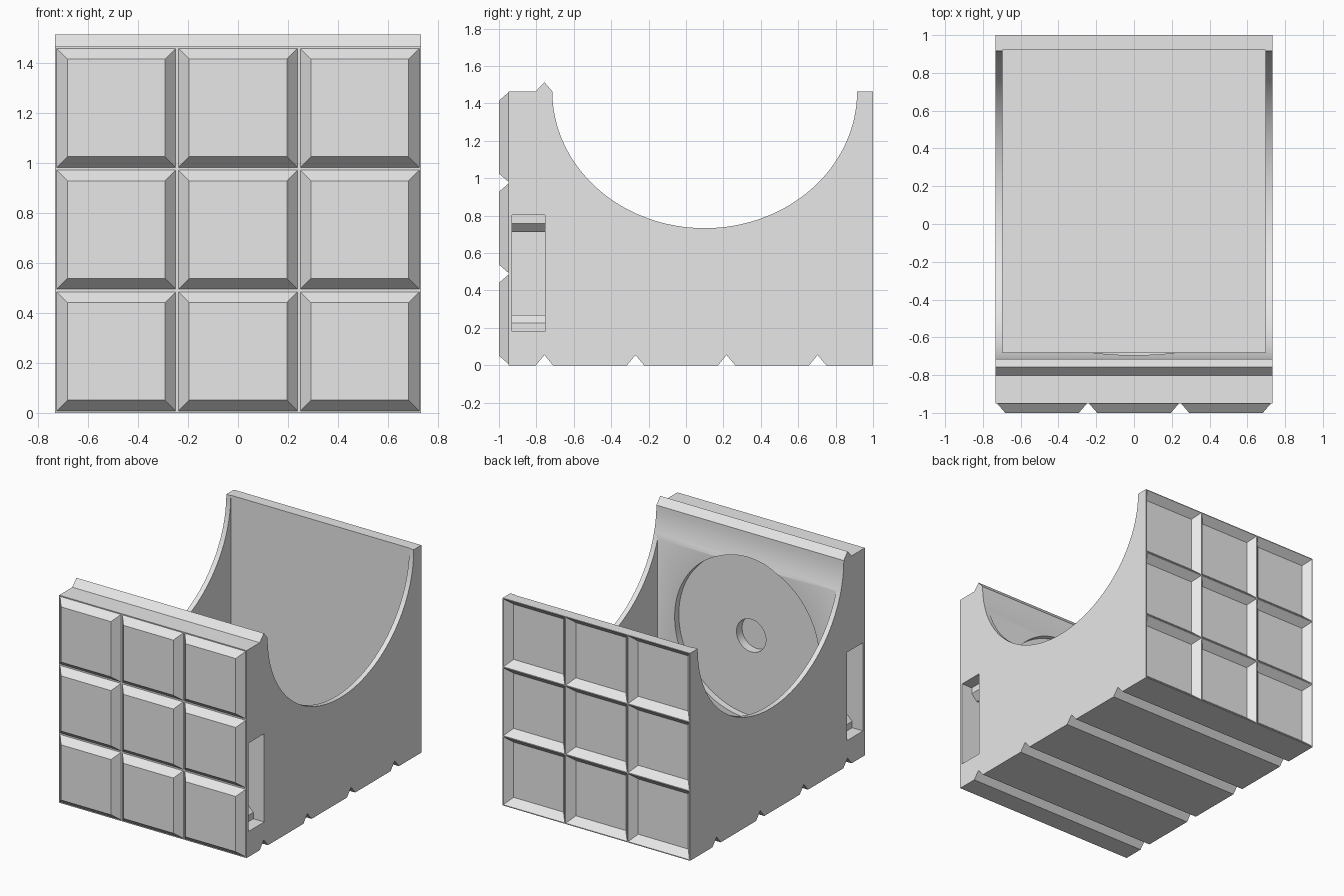
import bpy, bmesh, math
from mathutils import Matrix, Vector

if "Cube" in bpy.data.objects:
    bpy.data.objects.remove(bpy.data.objects["Cube"])

gray = bpy.data.materials.new("light_gray")
gray.use_nodes = True
gray.diffuse_color = (0.8, 0.8, 0.8, 1)
gray.node_tree.nodes["Principled BSDF"].inputs["Base Color"].default_value = (0.8, 0.8, 0.8, 1)

HALF_X, TOP, BACK, FRONT = 0.732, 1.465, 1.0, -0.95
PITCH = 0.487


def finish(name, bm):
    bmesh.ops.recalc_face_normals(bm, faces=bm.faces)
    mesh = bpy.data.meshes.new(name)
    bm.to_mesh(mesh)
    bm.free()
    mesh.materials.append(gray)
    obj = bpy.data.objects.new(name, mesh)
    bpy.context.collection.objects.link(obj)
    return obj


def prism(name, points, shift):
    """Extrude a closed outline of 3D points along a vector."""
    bm = bmesh.new()
    face = bm.faces.new([bm.verts.new(p) for p in points])
    ext = bmesh.ops.extrude_face_region(bm, geom=[face])
    moved = [v for v in ext["geom"] if isinstance(v, bmesh.types.BMVert)]
    bmesh.ops.translate(bm, verts=moved, vec=Vector(shift))
    return finish(name, bm)


def frustum(bm, x, z, y0, half0, y1, half1):
    """Square tapered block along y."""
    rings = [[bm.verts.new((x + sx * h, y, z + sz * h))
              for sx, sz in ((-1, -1), (1, -1), (1, 1), (-1, 1))]
             for y, h in ((y0, half0), (y1, half1))]
    bm.faces.new(rings[0])
    bm.faces.new(rings[1])
    for i in range(4):
        j = (i + 1) % 4
        bm.faces.new((rings[0][i], rings[0][j], rings[1][j], rings[1][i]))


def cylinder(name, radius, y0, y1, z):
    bm = bmesh.new()
    turn = Matrix.Translation((0, (y0 + y1) / 2, z)) @ Matrix.Rotation(math.pi / 2, 4, "X")
    bmesh.ops.create_cone(bm, cap_ends=True, segments=96, radius1=radius,
                          radius2=radius, depth=abs(y1 - y0), matrix=turn)
    return finish(name, bm)


def cut(target, cutter):
    mod = target.modifiers.new("cut", "BOOLEAN")
    mod.operation, mod.solver, mod.object = "DIFFERENCE", "EXACT", cutter
    bpy.context.view_layer.objects.active = target
    bpy.ops.object.modifier_apply(modifier=mod.name)
    bpy.data.objects.remove(cutter)


# Body side profile: grooved underside, round cradle, locking ridge on top
profile = [(FRONT, 0)]
for i in range(4):
    y = -0.757 + i * PITCH
    profile += [(y - 0.046, 0), (y, 0.055), (y + 0.046, 0)]
profile += [(BACK, 0), (BACK, TOP)]
for i in range(65):
    a = math.pi * i / 64
    profile.append((0.1 + 0.815 * math.cos(a), TOP - 0.732 * math.sin(a)))
profile += [(-0.757, 1.514), (-0.803, TOP), (FRONT, TOP)]
body = prism("body", [(-HALF_X, y, z) for y, z in profile], (2 * HALF_X, 0, 0))

# Hollow interior
floor = 0.09
outline = [(-0.697, y, z) for y, z in ((-0.68, floor), (0.92, floor), (0.92, 2), (-0.68, 2))]
cut(body, prism("cavity", outline, (1.394, 0, 0)))

# Round recess and hole on the inner face of the front wall
cut(body, cylinder("recess", 0.565, -0.727, -0.5, 0.735))
cut(body, cylinder("hole", 0.115, -0.79, -0.5, 0.735))

# Clip slots with sloped catches on both sides
slot = [(-0.05, 0.18), (0.085, 0.18), (0.085, 0.225), (0.13, 0.27), (0.2, 0.27),
        (0.2, 0.713), (0.13, 0.713), (0.085, 0.758), (0.085, 0.803), (-0.05, 0.803)]
for side in (-1, 1):
    outline = [(side * (HALF_X - d), -0.93, z) for d, z in slot]
    cut(body, prism("slot", outline, (0, 0.177, 0)))

# Pockets in the back, and matching raised tiles on the front
tiles = bmesh.new()
for col in (-1, 0, 1):
    for row in range(3):
        x, z = col * PITCH, 0.246 + row * PITCH
        pocket = bmesh.new()
        frustum(pocket, x, z, 0.95, 0.195, 1.01, 0.249)
        cut(body, finish("pocket", pocket))
        frustum(tiles, x, z, FRONT, 0.238, -1.0, 0.195)
front_tiles = finish("front_tiles", tiles)

# Smooth the curved cuts, keep the edges sharp
bpy.ops.object.select_all(action="DESELECT")
body.select_set(True)
bpy.context.view_layer.objects.active = body
bpy.ops.object.shade_smooth_by_angle(angle=math.radians(25))
